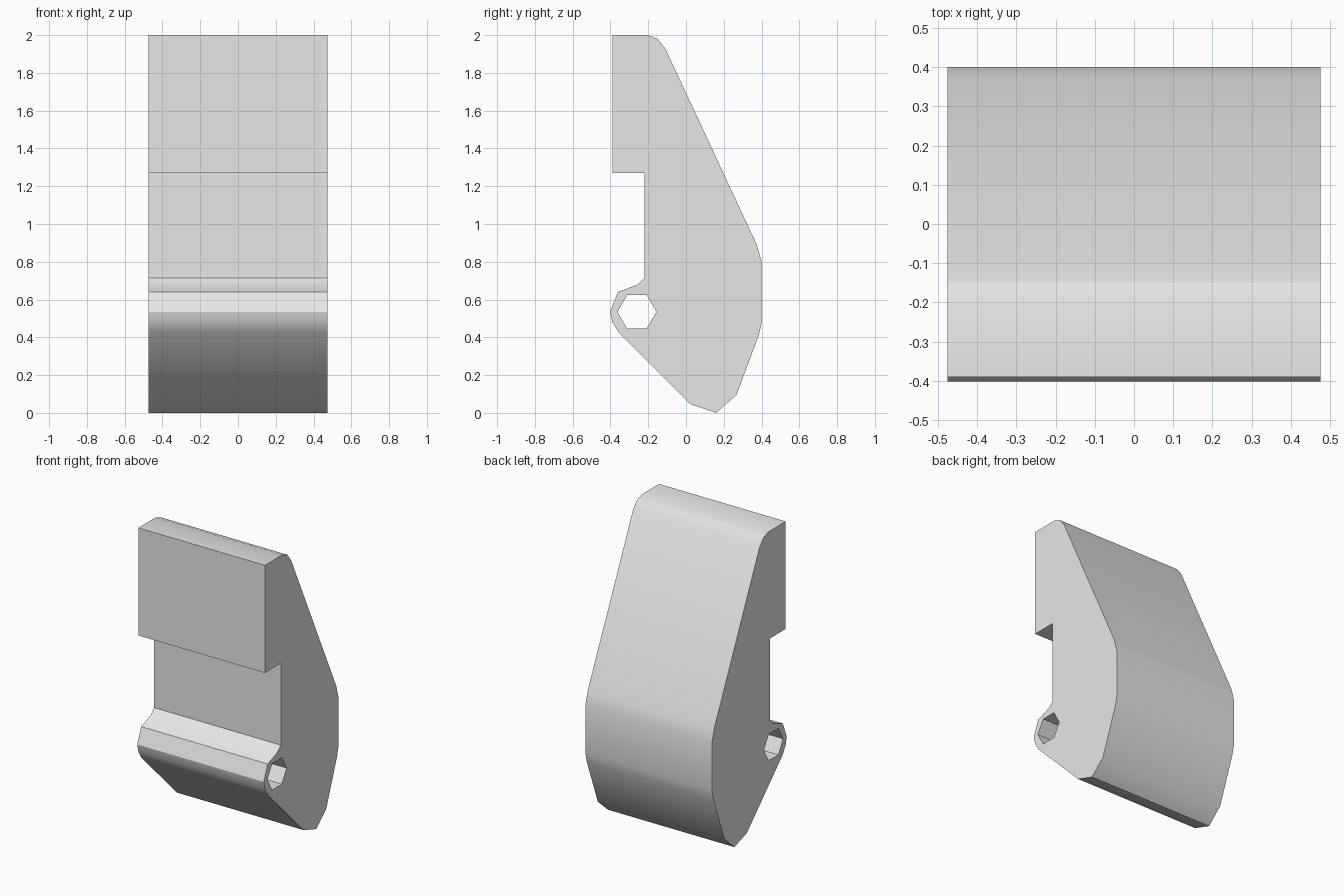
import bpy, bmesh, math
from mathutils import Vector

cube = bpy.data.objects.get("Cube")
if cube:
    bpy.data.objects.remove(cube, do_unlink=True)

HALF_WIDTH = 0.475

# Side outline as (y, z)
outline = [
    (-0.39, 2.0), (-0.39, 1.27), (-0.22, 1.27), (-0.22, 0.715),
    (-0.255, 0.68), (-0.36, 0.64), (-0.402, 0.535), (-0.39, 0.48),
    (-0.355, 0.425), (0.025, 0.045), (0.16, 0.0), (0.267, 0.095),
    (0.385, 0.41), (0.4, 0.475), (0.4, 0.8), (0.375, 0.89),
    (-0.11, 1.93), (-0.15, 1.98), (-0.205, 2.0),
]

# Hexagonal pin hole
hole = [(-0.26 + 0.103 * math.cos(i * math.pi / 3),
         0.535 + 0.103 * math.sin(i * math.pi / 3)) for i in range(6)]

gray = bpy.data.materials.new("light gray")
gray.use_nodes = True
gray.diffuse_color = (0.8, 0.8, 0.8, 1)
gray.node_tree.nodes["Principled BSDF"].inputs["Base Color"].default_value = (0.8, 0.8, 0.8, 1)


def add_loop(bm, points):
    verts = [bm.verts.new((-HALF_WIDTH, y, z)) for y, z in points]
    return [bm.edges.new((v, verts[i - 1])) for i, v in enumerate(verts)]


# Fill the side with the hole left open, then extrude across the width
bm = bmesh.new()
edges = add_loop(bm, outline) + add_loop(bm, hole)
bmesh.ops.triangle_fill(bm, edges=edges, use_beauty=True, normal=Vector((-1, 0, 0)))
extruded = bmesh.ops.extrude_face_region(bm, geom=bm.faces[:], use_keep_orig=True)
moved = [g for g in extruded["geom"] if isinstance(g, bmesh.types.BMVert)]
bmesh.ops.translate(bm, verts=moved, vec=(2 * HALF_WIDTH, 0, 0))
bmesh.ops.recalc_face_normals(bm, faces=bm.faces[:])

mesh = bpy.data.meshes.new("clip_body")
bm.to_mesh(mesh)
bm.free()
mesh.materials.append(gray)
body = bpy.data.objects.new("clip_body", mesh)
bpy.context.collection.objects.link(body)

# Soft bends, crisp corners
bpy.ops.object.select_all(action="DESELECT")
body.select_set(True)
bpy.context.view_layer.objects.active = body
bpy.ops.object.shade_smooth_by_angle(angle=math.radians(30))
